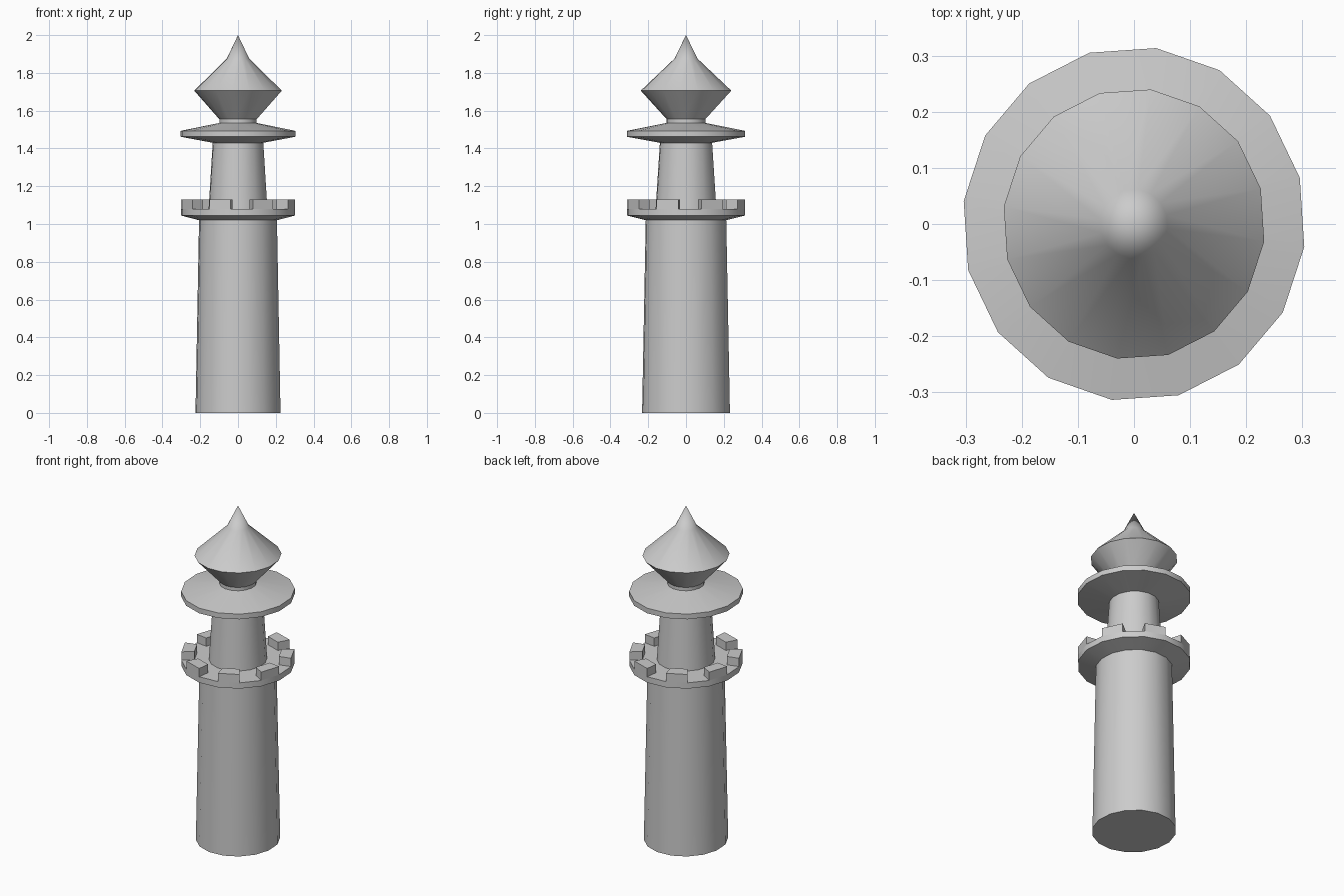
import bpy, bmesh, math

if "Cube" in bpy.data.objects:
    bpy.data.objects.remove(bpy.data.objects["Cube"])

SIDES = 16
OFFSET = math.radians(-7.4)
Y_STRETCH = 1.033

stone = bpy.data.materials.new("grey stone")
stone.diffuse_color = (0.6, 0.6, 0.6, 1)
stone.use_nodes = True
stone.node_tree.nodes["Principled BSDF"].inputs["Base Color"].default_value = stone.diffuse_color


def point(r, z, i):
    a = OFFSET + 2 * math.pi * i / SIDES
    return (r * math.cos(a), r * Y_STRETCH * math.sin(a), z)


def finish(name, bm):
    bmesh.ops.recalc_face_normals(bm, faces=bm.faces)
    me = bpy.data.meshes.new(name)
    bm.to_mesh(me)
    bm.free()
    me.materials.append(stone)
    ob = bpy.data.objects.new(name, me)
    bpy.context.collection.objects.link(ob)
    bpy.ops.object.select_all(action='DESELECT')
    ob.select_set(True)
    bpy.context.view_layer.objects.active = ob
    bpy.ops.object.shade_smooth_by_angle(angle=math.radians(30))
    return ob


def lathe(name, profile):
    """Sixteen-sided turned part; profile is (radius, height) pairs."""
    bm = bmesh.new()
    rings = []
    for r, z in profile:
        if r == 0:
            rings.append([bm.verts.new((0, 0, z))] * SIDES)
        else:
            rings.append([bm.verts.new(point(r, z, i)) for i in range(SIDES)])
    for lo, hi in zip(rings, rings[1:]):
        for i in range(SIDES):
            j = (i + 1) % SIDES
            vs = list(dict.fromkeys((lo[i], lo[j], hi[j], hi[i])))
            bm.faces.new(vs)
    # orient outward even where the part is open
    ob = finish(name, bm)
    return ob


# Main shaft, closed below
lathe("tower_shaft", [(0, 0), (0.227, 0), (0.208, 1.02)])
# Flared gallery with flat floor
lathe("gallery", [(0.208, 1.02), (0.305, 1.045), (0.305, 1.08), (0.157, 1.08)])
# Upper shaft
lathe("upper_shaft", [(0.157, 1.08), (0.135, 1.43)])
# Wide disc over the upper shaft
lathe("canopy_disc", [(0.135, 1.43), (0.306, 1.462), (0.306, 1.493), (0.1, 1.535)])
# Lantern cup, pointed roof and spike
lathe("lantern_roof", [(0.1, 1.535), (0.1, 1.555), (0.234, 1.706),
                       (0.06, 1.875), (0, 2.0)])

# Battlements on every second side of the gallery
bm = bmesh.new()
for i in range(1, SIDES, 2):
    low, high = [[bm.verts.new(point(r, z, k)) for r, k in
                  ((0.305, i), (0.305, i + 1), (0.235, i + 1), (0.235, i))]
                 for z in (1.08, 1.13)]
    bm.faces.new(high)
    bm.faces.new(low[::-1])
    for k in range(4):
        n = (k + 1) % 4
        bm.faces.new((low[k], low[n], high[n], high[k]))
finish("battlements", bm)
